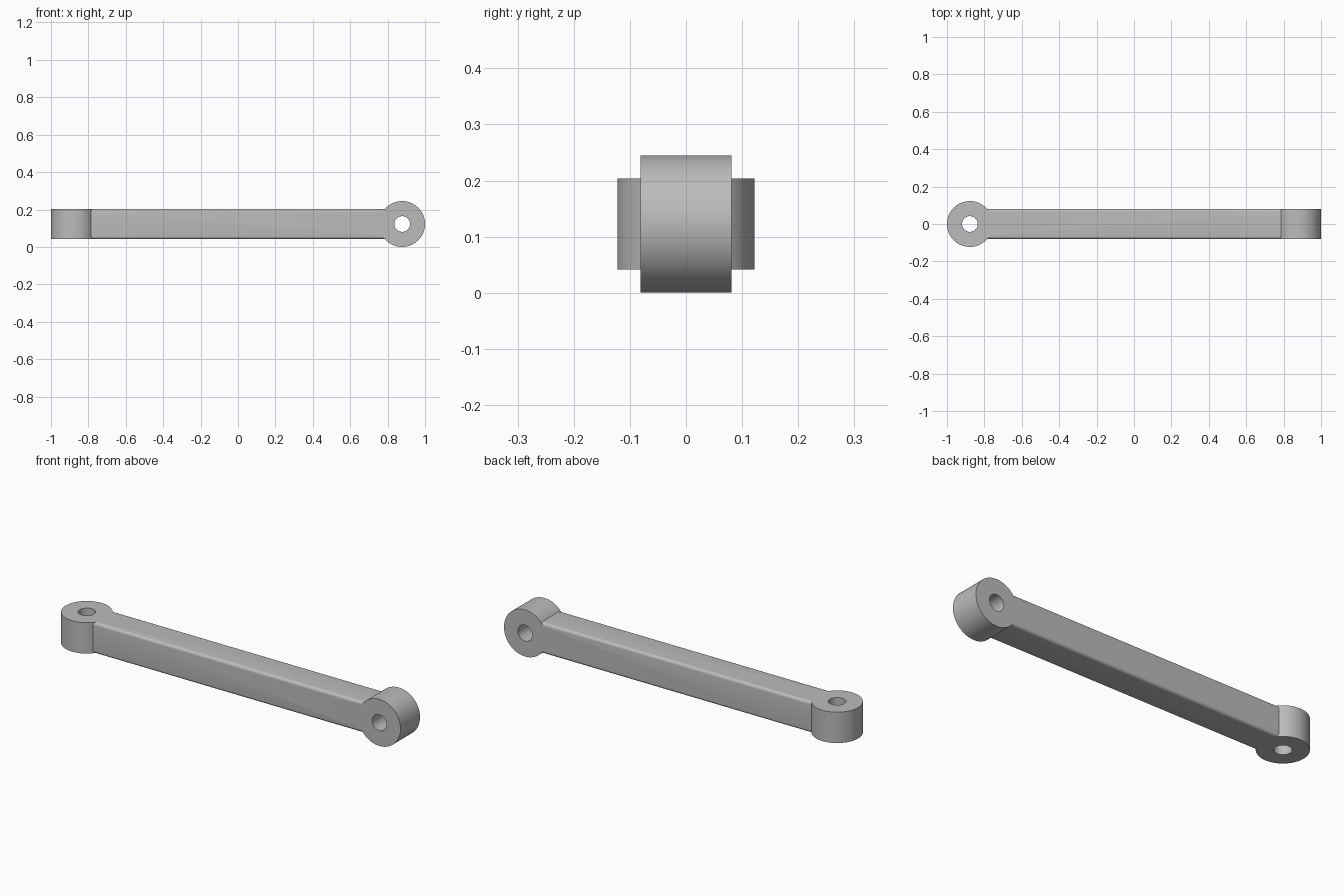
import bpy
import bmesh
import math
from mathutils import Matrix, Vector

cube = bpy.data.objects.get("Cube")
if cube:
    bpy.data.objects.remove(cube, do_unlink=True)

AXIS_Z = 0.1225     # height of the link's centreline
EYE_X = 0.8775      # distance of each eye from the middle
EYE_R = 0.1225
HOLE_R = 0.042
HALF = 0.081        # half thickness of bar and eyes
SEGMENTS = 96

grey = bpy.data.materials.new("light grey metal")
grey.use_nodes = True
COLOUR = (0.5, 0.5, 0.5, 1)
grey.diffuse_color = COLOUR
grey.node_tree.nodes["Principled BSDF"].inputs["Base Color"].default_value = COLOUR


def add_object(name, bm):
    bmesh.ops.recalc_face_normals(bm, faces=bm.faces[:])
    mesh = bpy.data.meshes.new(name)
    bm.to_mesh(mesh)
    bm.free()
    mesh.materials.append(grey)
    obj = bpy.data.objects.new(name, mesh)
    bpy.context.collection.objects.link(obj)
    return obj


def smooth(obj):
    bpy.ops.object.select_all(action="DESELECT")
    obj.select_set(True)
    bpy.context.view_layer.objects.active = obj
    bpy.ops.object.shade_smooth_by_angle(angle=math.radians(30))


def eye_matrix(side, turn):
    return Matrix.Translation((side * EYE_X, 0, AXIS_Z)) @ Matrix.Rotation(turn, 4, "X")


def make_eye(name, side, turn):
    """Ring swept from a rectangular section around its pin hole."""
    bm = bmesh.new()
    section = [(HOLE_R, -HALF), (EYE_R, -HALF), (EYE_R, HALF), (HOLE_R, HALF)]
    verts = [bm.verts.new((r, 0, z)) for r, z in section]
    edges = [bm.edges.new((verts[i], verts[(i + 1) % 4])) for i in range(4)]
    bmesh.ops.spin(bm, geom=verts + edges, cent=Vector(), axis=(0, 0, 1),
                   angle=math.tau, steps=SEGMENTS, use_merge=True)
    bmesh.ops.remove_doubles(bm, verts=bm.verts[:], dist=0.0001)
    bm.transform(eye_matrix(side, turn))
    smooth(add_object(name, bm))


def make_cutter(name, side, turn):
    """Solid cylinder that hollows the bar end to fit the eye."""
    bm = bmesh.new()
    bmesh.ops.create_cone(bm, cap_ends=True, segments=SEGMENTS, radius1=EYE_R,
                          radius2=EYE_R, depth=4 * HALF)
    bm.transform(eye_matrix(side, turn))
    cutter = add_object(name, bm)
    cutter.hide_render = True
    return cutter


# Bar with rounded long edges
bm = bmesh.new()
bmesh.ops.create_cube(bm, size=2)
bmesh.ops.scale(bm, vec=(0.8, HALF, HALF), verts=bm.verts[:])
long_edges = [e for e in bm.edges if abs(e.verts[0].co.x - e.verts[1].co.x) > 1]
bmesh.ops.bevel(bm, geom=long_edges, offset=0.015, segments=6, profile=0.5,
                affect="EDGES")
bmesh.ops.translate(bm, vec=(0, 0, AXIS_Z), verts=bm.verts[:])
bar = add_object("bar", bm)

# Upright eye on the right, crosswise eye on the left
for label, side, turn in (("right", -1, 0), ("left", 1, math.pi / 2)):
    make_eye(label + "_eye", side, turn)
    cutter = make_cutter(label + "_cutter", side, turn)
    cut = bar.modifiers.new(label + "_seat", "BOOLEAN")
    cut.operation = "DIFFERENCE"
    cut.solver = "EXACT"
    cut.object = cutter
    bpy.context.view_layer.objects.active = bar
    bpy.ops.object.modifier_apply(modifier=cut.name)
    bpy.data.objects.remove(cutter, do_unlink=True)

smooth(bar)
